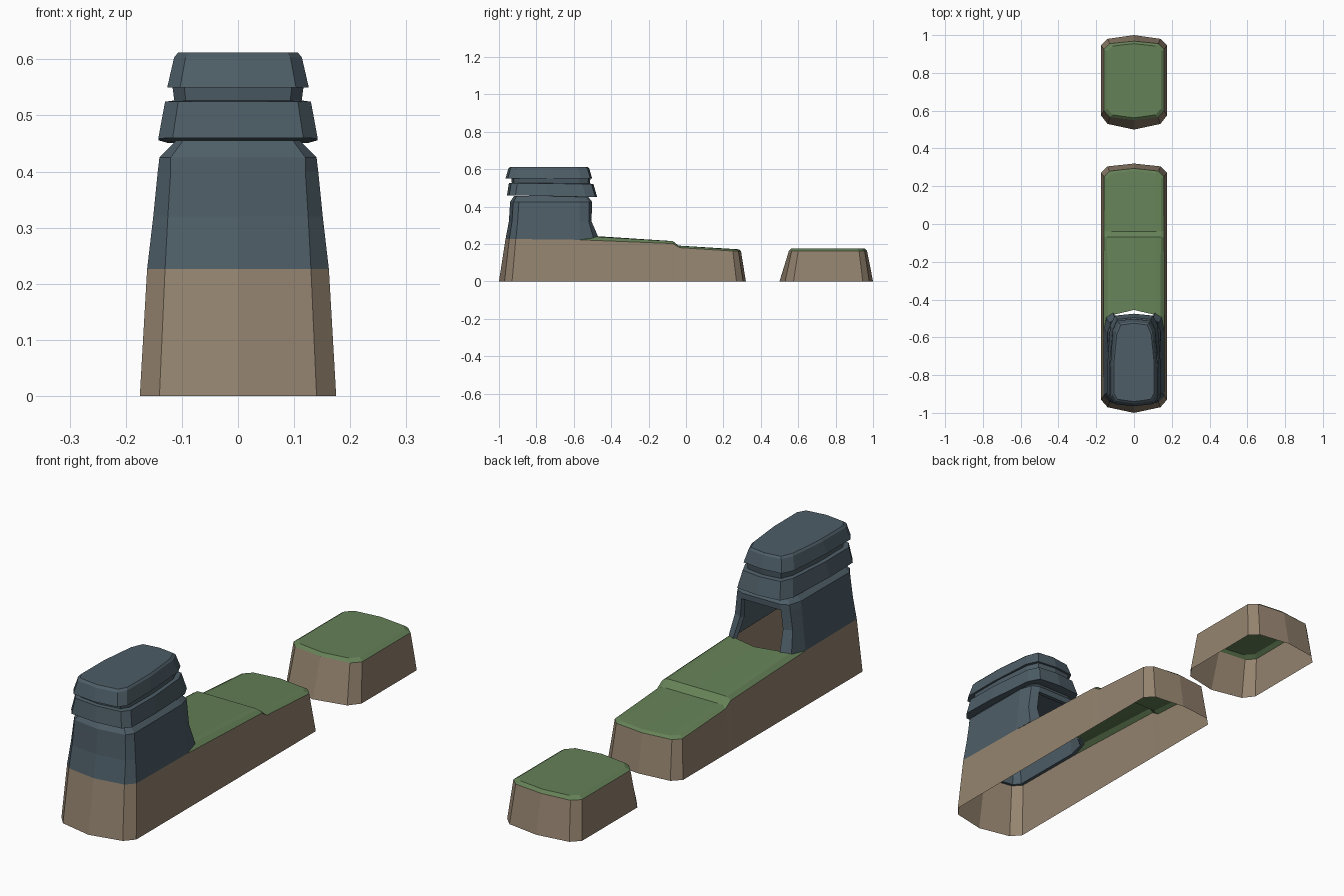
import bpy, bmesh


def material(name, rgb):
    m = bpy.data.materials.new(name)
    m.diffuse_color = (*rgb, 1)
    return m


EARTH = material("earth_brown", (0.30, 0.23, 0.16))
GRASS = material("grass_green", (0.13, 0.22, 0.095))
SLATE = material("slate_blue", (0.075, 0.11, 0.135))


def full(half):
    """Mirror half an outline (front centre to back centre) into a ring."""
    return half + [(-x, y, z) for x, y, z in half[-2:0:-1]]


def loft(name, rings, mat, cap_bottom=False, cap_top=False, skip=()):
    bm = bmesh.new()
    vs = [[bm.verts.new(p) for p in r] for r in rings]
    n = len(rings[0])
    for k in range(len(rings) - 1):
        for i in range(n):
            if (k, i) in skip:
                continue
            j = (i + 1) % n
            bm.faces.new((vs[k][i], vs[k][j], vs[k + 1][j], vs[k + 1][i]))
    if cap_bottom:
        bm.faces.new(vs[0][::-1])
    if cap_top:
        bm.faces.new(vs[-1])
    return finish(name, bm, mat)


def finish(name, bm, mat):
    bmesh.ops.delete(bm, geom=[v for v in bm.verts if not v.link_faces], context='VERTS')
    me = bpy.data.meshes.new(name)
    bm.to_mesh(me)
    bm.free()
    me.materials.append(mat)
    ob = bpy.data.objects.new(name, me)
    bpy.context.collection.objects.link(ob)
    return ob


# long ramp wall, open below, top edge stepping down to the back
foot = [(0, -1), (.14, -.97), (.175, -.93), (.175, -.57), (.175, -.07),
        (.175, -.035), (.175, .27), (.14, .305), (0, .32)]
rim = [(0, -.965, .226), (.13, -.945, .226), (.162, -.91, .226), (.161, -.57, .222),
       (.16, -.07, .202), (.16, -.035, .18), (.158, .25, .162), (.13, .28, .162), (0, .294, .162)]
loft("ramp_wall", [full([(x, y, 0) for x, y in foot]), full(rim)], EARTH)

# grass deck of the ramp, from the doorway to the back end
rows = [
    [(0, -.455, .24), (.12, -.483, .239), (.14, -.53, .237), (.161, -.57, .222)],
    [(0, -.07, .215), (.12, -.07, .215), (.142, -.07, .214), (.16, -.07, .202)],
    [(0, -.04, .191), (.12, -.04, .191), (.142, -.04, .190), (.16, -.035, .18)],
    [(0, .283, .171), (.115, .268, .171), (.142, .24, .171), (.158, .25, .162)],
    [(0, .294, .162), (.13, .28, .162), (.15, .259, .162), (.158, .25, .162)],
]
bm = bmesh.new()
grid = [[bm.verts.new(p) for p in [(-x, y, z) for x, y, z in r[:0:-1]] + r] for r in rows]
for a, b in zip(grid, grid[1:]):
    for i in range(6):
        bm.faces.new((a[i], a[i + 1], b[i + 1], b[i]))
bmesh.ops.remove_doubles(bm, verts=bm.verts, dist=1e-5)
finish("ramp_grass", bm, GRASS)


# small separate block with a grass top
def block(hw, ys, z):
    xs = (0, hw * .8, hw, hw, hw * .8, 0)
    return full([(x, y, z) for x, y in zip(xs, ys)])


edge = block(.16, (.55, .565, .60, .925, .955, .968), .163)
loft("block_wall", [block(.175, (.5, .53, .575, .945, .98, 1), 0), edge], EARTH)
loft("block_grass", [edge, block(.142, (.562, .578, .61, .915, .942, .955), .175)],
     GRASS, cap_top=True)

# tower walls with a doorway open at the back
levels = [
    [(0, -.965, .226), (.13, -.945, .226), (.162, -.91, .226), (.161, -.57, .222),
     (.147, -.495, .232), (.11, -.47, .239), (0, -.47, .24)],
    [(0, -.947, .32), (.125, -.93, .32), (.151, -.90, .32), (.150, -.57, .32),
     (.135, -.52, .32), (.10, -.505, .32), (0, -.505, .32)],
    [(0, -.942, .40), (.12, -.925, .40), (.143, -.895, .40), (.142, -.57, .40),
     (.125, -.518, .40), (.092, -.503, .40), (0, -.503, .40)],
    [(0, -.94, .425), (.12, -.923, .425), (.14, -.893, .425), (.138, -.57, .425),
     (.122, -.518, .425), (.09, -.502, .425), (0, -.502, .425)],
    [(0, -.92, .455), (.098, -.905, .455), (.11, -.88, .455), (.105, -.58, .455),
     (.095, -.54, .455), (.07, -.525, .455), (0, -.525, .455)],
]
door = {(k, i) for k in (0, 1) for i in (5, 6)}
tower = loft("tower_wall", [full(h) for h in levels], SLATE, cap_top=True, skip=door)
sol = tower.modifiers.new("thickness", 'SOLIDIFY')
sol.thickness = .018
sol.offset = -1


# stacked flared roof tiers, a little narrower at the back
def tier(hf, hb, yf, yb, zf, zb):
    pts = [(0, yf), (hf * .82, yf + .012), (hf, yf + .045), (hf, yf + .2),
           (hb + .008, yb - .06), (hb * .85, yb - .01), (0, yb)]
    return full([(x, y, zf + (zb - zf) * (y - yf) / (yb - yf)) for x, y in pts])


loft("lower_roof", [
    tier(.125, .10, -.94, -.495, .46, .45),
    tier(.142, .118, -.957, -.475, .46, .45),
    tier(.13, .104, -.947, -.495, .525, .52),
    tier(.115, .092, -.932, -.51, .527, .522)], SLATE, True, True)
loft("roof_neck", [
    tier(.112, .09, -.93, -.515, .515, .515),
    tier(.118, .095, -.935, -.51, .56, .56)], SLATE, True, True)
loft("upper_roof", [
    tier(.126, .105, -.965, -.502, .55, .551),
    tier(.114, .09, -.95, -.517, .603, .603),
    tier(.107, .083, -.94, -.525, .612, .61)], SLATE, True, True)
